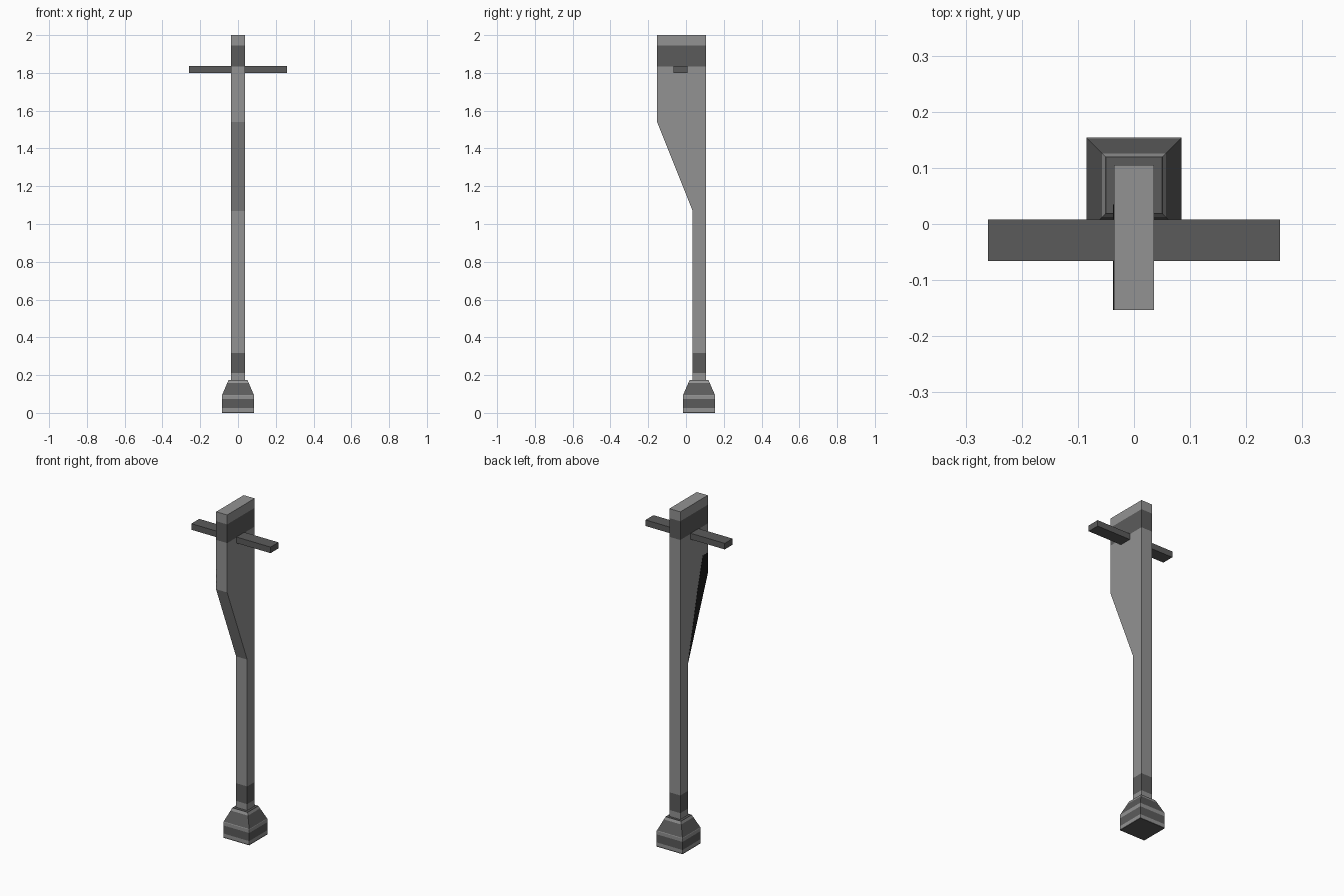
import bpy, bmesh
from mathutils import Vector

if "Cube" in bpy.data.objects:
    bpy.data.objects.remove(bpy.data.objects["Cube"])


def material(name, v):
    m = bpy.data.materials.new(name)
    m.diffuse_color = (v, v, v, 1)
    m.use_nodes = True
    m.node_tree.nodes["Principled BSDF"].inputs["Base Color"].default_value = m.diffuse_color
    return m


LIGHT = material("light grey", 0.29)
DARK = material("dark grey", 0.105)
BLACK = material("near black", 0.012)


def finish(name, bm, mats, bands=()):
    """Cut the mesh at band heights, then give faces inside a band slot 1."""
    for z in sorted({z for b in bands for z in b}):
        bmesh.ops.bisect_plane(bm, geom=bm.verts[:] + bm.edges[:] + bm.faces[:],
                               plane_co=(0, 0, z), plane_no=(0, 0, 1))
    bmesh.ops.recalc_face_normals(bm, faces=bm.faces[:])
    for f in bm.faces:
        z = f.calc_center_median().z
        if abs(f.normal.z) < 0.99 and any(a < z < b for a, b in bands):
            f.material_index = 1
    me = bpy.data.meshes.new(name)
    bm.to_mesh(me)
    bm.free()
    for m in mats:
        me.materials.append(m)
    ob = bpy.data.objects.new(name, me)
    bpy.context.collection.objects.link(ob)
    return ob


def extrude_yz(profile, x0, x1):
    """Extrude a side profile of (y, z) points along x."""
    bm = bmesh.new()
    face = bm.faces.new([bm.verts.new((x0, y, z)) for y, z in profile])
    new = bmesh.ops.extrude_face_region(bm, geom=[face])["geom"]
    bmesh.ops.translate(bm, vec=Vector((x1 - x0, 0, 0)),
                        verts=[v for v in new if isinstance(v, bmesh.types.BMVert)])
    return bm


# post: slim shaft widening forward into a broad head, with two dark bands
post = [(0.105, 0.16), (0.105, 2.0), (-0.153, 2.0), (-0.153, 1.54),
        (0.035, 1.07), (0.035, 0.16)]
finish("post", extrude_yz(post, -0.036, 0.036), [LIGHT, DARK],
       [(0.212, 0.317), (1.833, 1.944)])

# dark worn patch along the slope, on the left side only
patch = [(-0.153, 1.54), (-0.153, 1.66), (-0.105, 1.66), (-0.055, 1.47), (0.035, 1.07)]
finish("slope_patch", extrude_yz(patch, -0.037, -0.0355), [BLACK])

# crossbar through the head
bar = [(-0.066, 1.80), (0.008, 1.80), (0.008, 1.836), (-0.066, 1.836)]
finish("crossbar", extrude_yz(bar, -0.26, 0.26), [DARK])

# foot: square block with a tapered top and light bands
bm = bmesh.new()
rings = []
for r, z in [(0.085, 0), (0.085, 0.093), (0.05, 0.174)]:
    rings.append([bm.verts.new((sx * r, 0.069 + sy * r, z))
                  for sx, sy in [(-1, -1), (1, -1), (1, 1), (-1, 1)]])
for a, b in zip(rings, rings[1:]):
    for i in range(4):
        j = (i + 1) % 4
        bm.faces.new([a[i], a[j], b[j], b[i]])
bm.faces.new(rings[0])
bm.faces.new(rings[-1])
finish("foot", bm, [DARK, LIGHT], [(0.006, 0.025), (0.073, 0.096), (0.158, 0.171)])
